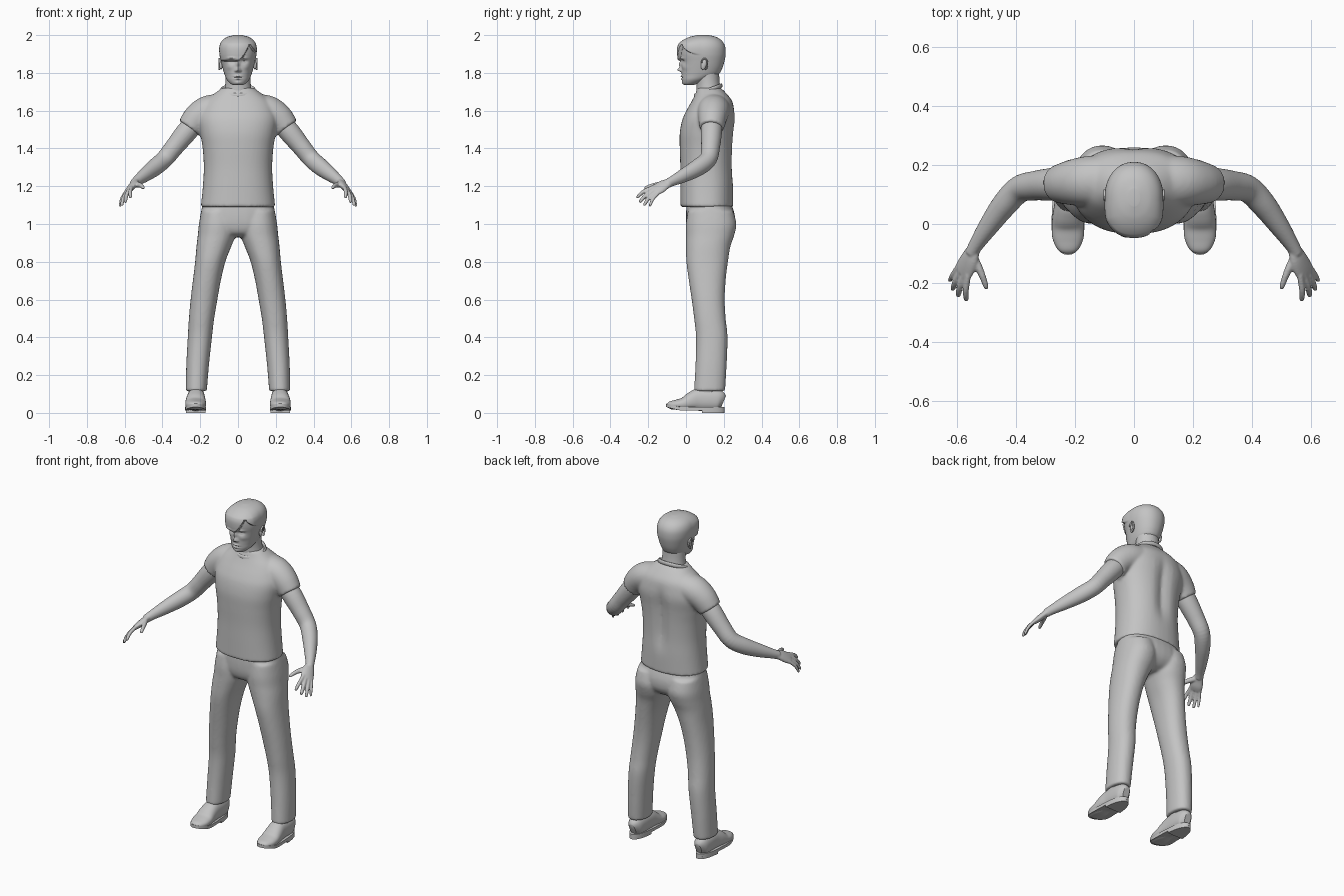
import bpy, bmesh, math
from mathutils import Vector, Matrix

grey = bpy.data.materials.new("plain_grey")
grey.diffuse_color = (0.55, 0.55, 0.55, 1)


def spline(secs, steps):
    """Catmull-Rom through section tuples (x, y, z, radius_u, radius_v)."""
    out = []
    for i in range(len(secs) - 1):
        a, b, c, d = (secs[max(0, min(len(secs) - 1, i + k))] for k in (-1, 0, 1, 2))
        for s in range(steps):
            t = s / steps
            out.append([0.5 * (2 * q + (r - p) * t + (2 * p - 5 * q + 4 * r - w) * t * t
                               + (3 * q - p - 3 * r + w) * t ** 3)
                        for p, q, r, w in zip(a, b, c, d)])
    return out + [list(secs[-1])]


def loft(bm, secs, hint=None, side=1, steps=5, seg=32, n=2.0):
    """Skin rounded rings; level rings without hint, else square to the path."""
    pts = spline(secs, steps)
    cen = [Vector(p[:3]) for p in pts]
    rings = []
    for i, p in enumerate(pts):
        u, v = Vector((1, 0, 0)), Vector((0, 1, 0))
        if hint:
            t = (cen[min(i + 1, len(cen) - 1)] - cen[max(i - 1, 0)]).normalized()
            v = t.cross(Vector(hint)).normalized()
            u = v.cross(t)
        ring = []
        for k in range(seg):
            a = 2 * math.pi * k / seg
            c, s = math.cos(a), math.sin(a)
            co = (cen[i] + u * max(p[3], .001) * math.copysign(abs(c) ** (2 / n), c)
                  + v * max(p[4], .001) * math.copysign(abs(s) ** (2 / n), s))
            co.x *= side
            ring.append(bm.verts.new(co))
        rings.append(ring)
    for r, q in zip(rings, rings[1:]):
        for k in range(seg):
            m = (k + 1) % seg
            bm.faces.new((r[k], r[m], q[m], q[k]))
    bm.faces.new(rings[0][::-1])
    bm.faces.new(rings[-1])


def level(rows):
    """(z, centre_x, radius_x, y_front, y_back) to sections."""
    return [(x, (f + b) / 2, z, r, (b - f) / 2) for z, x, r, f, b in rows]


def finish(bm, name, voxel=0, smooth=0):
    bmesh.ops.recalc_face_normals(bm, faces=bm.faces[:])
    me = bpy.data.meshes.new(name)
    bm.to_mesh(me)
    bm.free()
    me.materials.append(grey)
    ob = bpy.data.objects.new(name, me)
    bpy.context.collection.objects.link(ob)
    if voxel:
        m = ob.modifiers.new("fuse", 'REMESH')
        m.mode, m.voxel_size, m.use_smooth_shade = 'VOXEL', voxel, True
        m = ob.modifiers.new("soften", 'SMOOTH')
        m.factor, m.iterations = 0.5, smooth
    else:
        bpy.ops.object.select_all(action='DESELECT')
        ob.select_set(True)
        bpy.context.view_layer.objects.active = ob
        bpy.ops.object.shade_smooth_by_angle(angle=math.radians(40))
    return ob


# Shirt: torso with a shallow spine groove, plus sleeves
bm = bmesh.new()
loft(bm, level([(1.09, 0, .197, -.03, .25), (1.2, 0, .186, -.03, .25), (1.3, 0, .181, -.03, .248),
                (1.4, 0, .187, -.033, .25), (1.48, 0, .20, -.033, .255), (1.55, 0, .21, -.02, .262),
                (1.6, 0, .20, .002, .258), (1.65, 0, .175, .03, .245), (1.69, 0, .125, .05, .215),
                (1.72, 0, .085, .06, .185)]), n=2.3, seg=48)
for v in bm.verts:
    if v.co.y > .15:
        v.co.y -= .02 * math.exp(-(v.co.x / .035) ** 2 - ((v.co.z - 1.42) / .17) ** 4)
for s in (1, -1):
    loft(bm, [(.09, .15, 1.615, .075, .085), (.16, .145, 1.597, .082, .085),
              (.215, .14, 1.56, .077, .076), (.258, .135, 1.507, .067, .064)],
         hint=(.62, 0, .78), side=s)
finish(bm, "shirt", .008, 6)

# Collar band
bm = bmesh.new()
path = []
for k in range(25):
    a = 2 * math.pi * k / 24
    path.append((.088 * math.cos(a), .118 + .068 * math.sin(a), 1.706 + .026 * math.sin(a), .012, .007))
loft(bm, path, hint=(0, 0, 1), steps=2, seg=12)
finish(bm, "collar")

# Trousers: pelvis and two legs
bm = bmesh.new()
loft(bm, level([(1.12, 0, .183, .005, .235), (1.05, 0, .198, .0, .258),
                (.99, 0, .195, .003, .255), (.95, 0, .15, .02, .225), (.93, 0, .08, .06, .18)]), n=2.3)
for s in (1, -1):
    loft(bm, level([(1.07, .105, .09, .01, .25), (1.0, .107, .10, .0, .267), (.94, .113, .10, .0, .255),
                    (.88, .128, .092, .0, .235), (.8, .147, .08, .002, .222), (.7, .165, .074, .015, .21),
                    (.6, .18, .071, .03, .205), (.5, .193, .067, .043, .21), (.4, .202, .064, .053, .22),
                    (.25, .214, .06, .05, .215), (.115, .221, .056, .042, .207)]), side=s, n=2.2)
finish(bm, "trousers", .008, 6)

# Bare arms with hands
bm = bmesh.new()
spread = Vector((.577, .68, -.455)).normalized()
knuckle = Vector((.58, -.163, 1.176))
tips = [(.57, -.262, 1.14), (.598, -.247, 1.115), (.617, -.225, 1.098), (.627, -.195, 1.093)]
for s in (1, -1):
    loft(bm, [(.2, .14, 1.57, .05, .055), (.27, .135, 1.49, .056, .056), (.335, .13, 1.41, .05, .05),
              (.388, .118, 1.345, .047, .046), (.44, .065, 1.30, .046, .043),
              (.495, -.01, 1.258, .037, .034), (.535, -.07, 1.228, .027, .025),
              (.552, -.10, 1.213, .024, .022)], hint=(0, 0, 1), side=s)
    # palm
    loft(bm, [(.542, -.08, 1.222, .022, .018), (.556, -.115, 1.207, .034, .018),
              (.57, -.145, 1.188, .039, .017), (.583, -.168, 1.174, .037, .012)],
         hint=spread, side=s)
    # fingers
    for tip, off, r in zip(tips, (-.029, -.01, .01, .028), (.0105, .011, .0105, .009)):
        b, t = knuckle + spread * off, Vector(tip)
        b -= (t - b) * .15
        mid = b.lerp(t, .55) + Vector((.004, -.004, .006))
        end = b.lerp(t, .93)
        loft(bm, [(*b, r, r), (*mid, r, r), (*end, r * .8, r * .8), (*t, .003, .003)],
             hint=spread, side=s, seg=14)
    # thumb
    loft(bm, [(.55, -.10, 1.212, .016, .014), (.528, -.145, 1.208, .015, .013),
              (.513, -.18, 1.203, .012, .011), (.502, -.212, 1.192, .009, .009),
              (.499, -.222, 1.188, .003, .003)], hint=spread, side=s, seg=14)
finish(bm, "arms", .0045, 4)

# Neck
bm = bmesh.new()
loft(bm, [(0, .125, 1.66, .085, .07), (0, .12, 1.71, .072, .064), (0, .115, 1.76, .066, .062),
          (0, .105, 1.83, .066, .07)])
finish(bm, "neck")

# Head: face relief (x, z, width, height, push forward) and swept fringe
relief = [(0, 1.845, .008, .018, .013), (0, 1.817, .011, .011, .022), (.012, 1.811, .006, .006, .008),
          (.033, 1.86, .016, .010, -.012), (.033, 1.858, .009, .005, .006), (.033, 1.878, .02, .006, .006),
          (0, 1.783, .017, .005, .007), (0, 1.768, .015, .005, .007), (0, 1.776, .022, .002, -.004),
          (0, 1.747, .018, .012, .006), (.045, 1.83, .018, .014, .004)]


def hairline(x):
    if x < .056:
        t = max(0, (x + .005) / .061)
        return 1.862 + .085 * t * t
    return 1.947 - 1.3 * (x - .056)


bm = bmesh.new()
loft(bm, level([(1.735, 0, .026, -.006, .04), (1.745, 0, .042, -.015, .07), (1.765, 0, .06, -.02, .12),
                (1.79, 0, .071, -.022, .17), (1.82, 0, .08, -.023, .19), (1.86, 0, .09, -.026, .203),
                (1.90, 0, .098, -.032, .21), (1.94, 0, .098, -.03, .207), (1.97, 0, .085, -.012, .19),
                (1.99, 0, .058, .02, .16), (2.0, 0, .02, .06, .12)]), steps=10, seg=120, n=2.15)
for v in bm.verts:
    x, y, z = v.co
    if y < .08:
        w = min(1, (.08 - y) / .05)
        for px, pz, sx, sz, amp in relief:
            for c in {px, -px}:
                v.co.y -= w * amp * math.exp(-((x - c) / sx) ** 2 - ((z - pz) / sz) ** 2)
        h = max(0, min(1, (z - hairline(x)) / .006)) * w * max(0, min(1, (1.995 - z) / .04))
        v.co.y -= .015 * h
        v.co.x += .006 * h * (1 if x > 0 else -1) * min(1, abs(x) / .05)
finish(bm, "head")

# Ears: shell and curled rim
bm = bmesh.new()
for s in (1, -1):
    m = Matrix.Translation((s * .09, .094, 1.845)) @ Matrix.Rotation(-.2, 4, 'X') @ Matrix.Diagonal((.009, .015, .029, 1))
    bmesh.ops.create_uvsphere(bm, u_segments=20, v_segments=12, radius=1, matrix=m)
    rim = []
    for k in range(10):
        a = math.radians(170 - k * 28)
        rim.append((.099, .098 + .016 * math.cos(a), 1.847 + .029 * math.sin(a), .005, .004))
    loft(bm, rim, hint=(1, 0, 0), side=s, steps=3, seg=10)
finish(bm, "ears")


# Shoes: upper, sole, heel, laces
def half_width(y):
    t = (y + .105) / .31
    return (.062 - .016 * t) * max(0, 1 - abs(2 * t - 1) ** 3.2) ** .5


def slab(bm, y0, y1, z0, z1, side):
    ys = [y0 + (y1 - y0) * (1 - math.cos(math.pi * k / 20)) / 2 for k in range(21)]
    outline = [(.224 + half_width(y), y) for y in ys] + [(.224 - half_width(y), y) for y in ys[::-1]]
    vs = [bm.verts.new((side * x, y, z0 + max(0, -.03 - y) * .25)) for x, y in outline]
    f = bm.faces.new(vs)
    top = bmesh.ops.extrude_face_region(bm, geom=[f])["geom"]
    bmesh.ops.translate(bm, verts=[g for g in top if isinstance(g, bmesh.types.BMVert)], vec=(0, 0, z1 - z0))
    bmesh.ops.remove_doubles(bm, verts=bm.verts[:], dist=1e-5)


soles, uppers, laces = bmesh.new(), bmesh.new(), bmesh.new()
for s in (1, -1):
    slab(soles, -.105, .205, .012, .03, s)
    slab(soles, .085, .204, 0, .014, s)
    loft(uppers, [(.224, -.1, .036, .014, .008), (.224, -.085, .04, .036, .02), (.224, -.05, .043, .052, .027),
                  (.224, -.01, .048, .055, .035), (.224, .03, .062, .052, .049), (.222, .07, .07, .048, .06),
                  (.222, .13, .07, .046, .06), (.222, .175, .066, .04, .054), (.222, .198, .058, .02, .034)],
         hint=(1, 0, 0), side=s, n=2.3)
    loft(uppers, [(.222, .1, .05, .04, .06), (.222, .115, .17, .04, .06)], side=s)
    for k in range(3):
        y, z = -.008 + .016 * k, .084 + .011 * k
        loft(laces, [(.197, y, z - .006, .004, .004), (.224, y, z + .002, .004, .004),
                     (.251, y, z - .006, .004, .004)], hint=(0, 0, 1), side=s, seg=8)
finish(soles, "shoe_soles")
finish(uppers, "shoe_uppers")
finish(laces, "shoe_laces")
